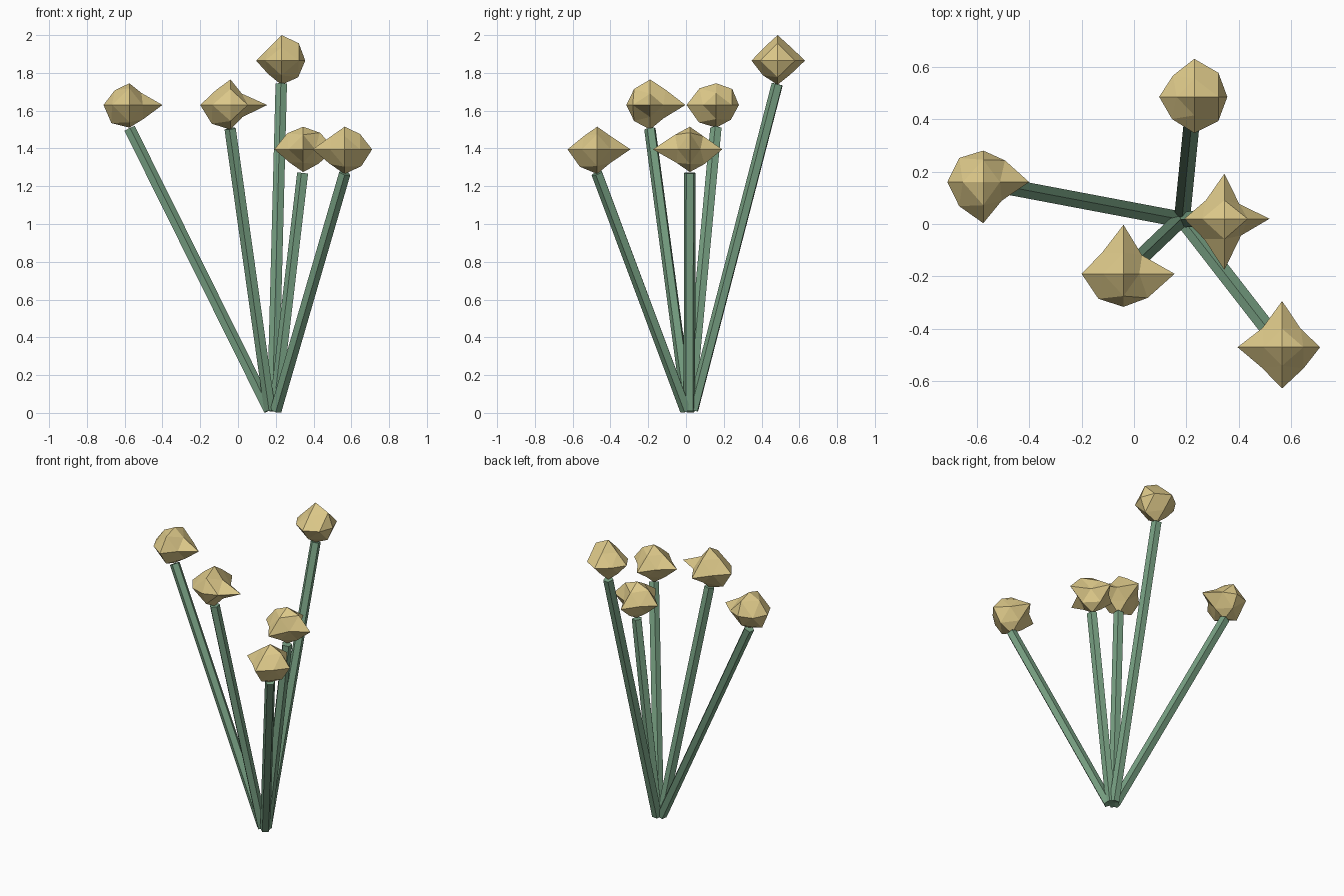
import bpy, bmesh, math
from mathutils import Vector

if "Cube" in bpy.data.objects:
    bpy.data.objects.remove(bpy.data.objects["Cube"])


def material(name, rgb):
    m = bpy.data.materials.new(name)
    m.diffuse_color = (*rgb, 1)
    m.use_nodes = True
    m.node_tree.nodes["Principled BSDF"].inputs["Base Color"].default_value = m.diffuse_color
    return m


GREEN = material("stem_green", (0.19, 0.36, 0.23))
TAN = material("bud_tan", (0.72, 0.58, 0.25))


def finish(name, bm, mat):
    bmesh.ops.recalc_face_normals(bm, faces=bm.faces[:])
    me = bpy.data.meshes.new(name)
    bm.to_mesh(me)
    bm.free()
    me.materials.append(mat)
    ob = bpy.data.objects.new(name, me)
    bpy.context.collection.objects.link(ob)


def stem(name, a, b, radius=0.032, sides=5):
    # straight five-sided rod from a to b
    a, b = Vector(a), Vector(b)
    bm = bmesh.new()
    bmesh.ops.create_cone(bm, cap_ends=True, segments=sides, radius1=radius,
                          radius2=radius, depth=(b - a).length)
    rot = (b - a).to_track_quat('Z', 'Y').to_matrix().to_4x4()
    bm.transform(rot)
    bmesh.ops.translate(bm, verts=bm.verts[:], vec=(a + b) / 2)
    finish(name, bm, GREEN)


def bud(name, centre, tips, flat, front, side):
    # octahedron split once, every corner pushed to its own radius
    # tips: +x -x +y -y +z -z; the rest: quadrants ++ -+ -- +- of xy, xz, yz
    bm = bmesh.new()
    c = Vector(centre)
    vert = {}

    def add(key, r):
        vert[key] = bm.verts.new(c + Vector(key).normalized() * r)

    for i, r in enumerate(tips):
        key = [0, 0, 0]
        key[i // 2] = 1 - 2 * (i % 2)
        add(tuple(key), r)
    for (u, v), radii in (((0, 1), flat), ((0, 2), front), ((1, 2), side)):
        for (su, sv), r in zip(((1, 1), (-1, 1), (-1, -1), (1, -1)), radii):
            key = [0, 0, 0]
            key[u], key[v] = su, sv
            add(tuple(key), r)
    for sx in (1, -1):
        for sy in (1, -1):
            for sz in (1, -1):
                x, y, z = (sx, 0, 0), (0, sy, 0), (0, 0, sz)
                xy, xz, yz = (sx, sy, 0), (sx, 0, sz), (0, sy, sz)
                for f in ((x, xy, xz), (y, yz, xy), (z, xz, yz), (xy, yz, xz)):
                    bm.faces.new([vert[k] for k in f])
    finish(name, bm, TAN)


# stem foot (x, y), bud centre, tip radii, in-between radii per plane
FLOWERS = [
    ((.165, .02), (-.575, .16, 1.63), (.175, .137, .12, .157, .115, .12),
     (.117, .13, .13, .10), (.09, .11, .135, .105), (.12, .125, .13, .11)),
    ((.17, .01), (-.04, -.19, 1.63), (.195, .16, .187, .126, .135, .13),
     (.10, .115, .135, .13), (.085, .11, .14, .09), (.115, .12, .12, .10)),
    ((.185, .037), (.23, .485, 1.865), (.126, .134, .145, .138, .135, .128),
     (.13, .115, .12, .13), (.13, .095, .10, .125), (.10, .10, .11, .10)),
    ((.197, .018), (.345, .02, 1.395), (.172, .153, .172, .195, .12, .12),
     (.08, .10, .11, .09), (.125, .12, .10, .11), (.10, .11, .10, .11)),
    ((.2, .0), (.565, -.47, 1.395), (.145, .17, .176, .157, .12, .13),
     (.10, .105, .11, .115), (.115, .10, .11, .125), (.10, .10, .13, .10)),
]

for i, (foot, centre, *radii) in enumerate(FLOWERS, 1):
    top = Vector(centre) - Vector((0, 0, .125))
    stem(f"stem_{i}", (*foot, .014), top)
    bud(f"bud_{i}", centre, *radii)
